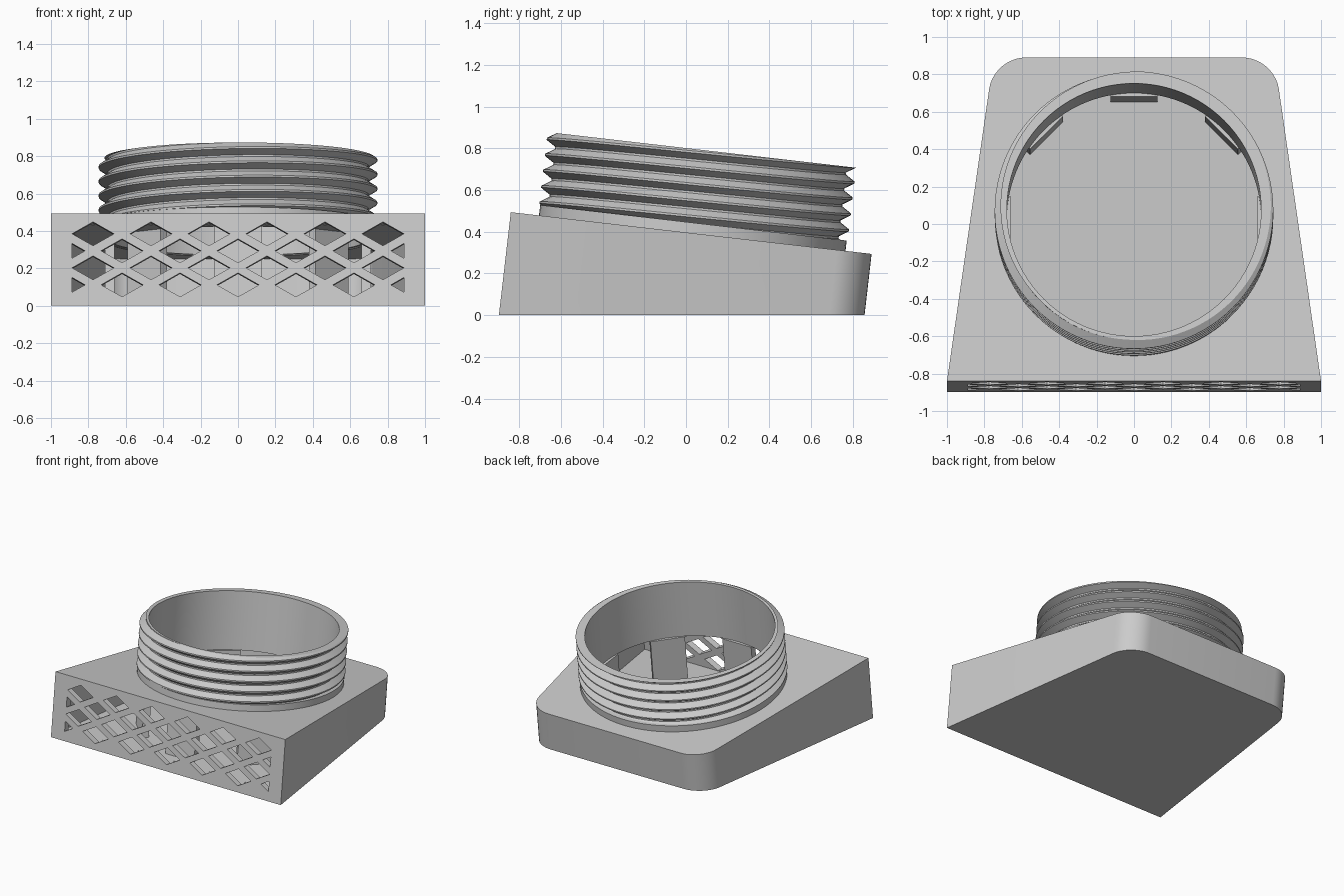
import bpy, bmesh, math
from mathutils import Matrix, Vector

if "Cube" in bpy.data.objects:
    bpy.data.objects.remove(bpy.data.objects["Cube"])

TILT = math.radians(6.6)
# Tilted frame: origin at the centre of the collar base, z along the collar axis
FRAME = Matrix.Translation((0, 0.03, 0.393)) @ Matrix.Rotation(-TILT, 4, 'X')

grey = bpy.data.materials.new("plain_grey")
grey.diffuse_color = (0.6, 0.6, 0.6, 1)
grey.use_nodes = True
grey.node_tree.nodes["Principled BSDF"].inputs["Base Color"].default_value = grey.diffuse_color


def add_object(name, bm):
    bmesh.ops.recalc_face_normals(bm, faces=bm.faces)
    mesh = bpy.data.meshes.new(name)
    bm.to_mesh(mesh)
    bm.free()
    mesh.materials.append(grey)
    obj = bpy.data.objects.new(name, mesh)
    bpy.context.collection.objects.link(obj)
    return obj


def prism(bm, points, offset):
    """Extrude a closed loop of points by an offset vector."""
    face = bm.faces.new([bm.verts.new(p) for p in points])
    out = bmesh.ops.extrude_face_region(bm, geom=[face])
    verts = [v for v in out['geom'] if isinstance(v, bmesh.types.BMVert)]
    bmesh.ops.translate(bm, vec=offset, verts=verts)


def wedge(name, inset, top, floor, radius):
    """Tapered tilted block with rounded back corners, cut level at the floor."""
    bm = bmesh.new()
    yf, yb = -0.876 + inset, 0.866 - inset
    xf, xb = 1.0 - inset, 0.75 - inset
    prism(bm, [(-xf, yf, -0.8), (xf, yf, -0.8), (xb, yb, -0.8), (-xb, yb, -0.8)],
          (0, 0, 0.8 + top))
    corners = [e for e in bm.edges if all(v.co.y > 0 for v in e.verts)
               and abs(e.verts[0].co.z - e.verts[1].co.z) > 0.1]
    bmesh.ops.bevel(bm, geom=corners, offset=radius, segments=10,
                    affect='EDGES', profile=0.5)
    bm.transform(FRAME)
    cut = bmesh.ops.bisect_plane(bm, geom=bm.verts[:] + bm.edges[:] + bm.faces[:],
                                 plane_co=(0, 0, floor), plane_no=(0, 0, -1),
                                 clear_outer=True)
    edges = [e for e in cut['geom_cut'] if isinstance(e, bmesh.types.BMEdge)]
    bmesh.ops.contextual_create(bm, geom=edges)
    return add_object(name, bm)


def subtract(target, cutter):
    mod = target.modifiers.new("cut", 'BOOLEAN')
    mod.operation = 'DIFFERENCE'
    mod.solver = 'EXACT'
    mod.object = cutter
    bpy.context.view_layer.objects.active = target
    bpy.ops.object.modifier_apply(modifier=mod.name)
    bpy.data.objects.remove(cutter)


# Hollow base
base = wedge("base_housing", 0, 0, 0, 0.17)
subtract(base, wedge("cavity_cutter", 0.05, -0.05, 0.04, 0.13))

# Round opening in the top plate
bm = bmesh.new()
bmesh.ops.create_cone(bm, cap_ends=True, segments=96, radius1=0.70, radius2=0.70, depth=0.16)
bm.transform(FRAME)
subtract(base, add_object("opening_cutter", bm))

# Diamond lattice through the front wall
bm = bmesh.new()
HW, HH, LIMIT = 0.112, 0.064, 0.887
for row in range(4):
    lz = (0.385 - 0.091 * row - 0.494) / math.cos(TILT)
    if row % 2:
        centres = [0.31 * k for k in range(-3, 4)]
    else:
        centres = [0.31 * k + 0.155 for k in range(-3, 3)]
    for cx in centres:
        if abs(cx) > LIMIT:     # clipped half diamonds at the ends
            s = math.copysign(1, cx)
            h = HH * (LIMIT - abs(cx) + HW) / HW
            shape = [(s * (abs(cx) - HW), lz), (s * LIMIT, lz + h), (s * LIMIT, lz - h)]
        else:
            shape = [(cx - HW, lz), (cx, lz + HH), (cx + HW, lz), (cx, lz - HH)]
        prism(bm, [(x, -0.93, z) for x, z in shape], (0, 0.15, 0))
bm.transform(FRAME)
subtract(base, add_object("lattice_cutter", bm))

# Threaded collar
PITCH, HEIGHT, LOW, CREST, ROOT, INNER = 0.077, 0.402, 0.05, 0.745, 0.70, 0.68
STEPS = 96
PROFILE = [(0.0, CREST), (0.08, CREST), (0.45, ROOT), (0.58, ROOT), (0.95, CREST), (1.0, CREST)]


def thread_radius(t):
    t %= 1.0
    for (a, ra), (b, rb) in zip(PROFILE, PROFILE[1:]):
        if t <= b:
            return ra + (rb - ra) * (t - a) / (b - a)
    return CREST


bm = bmesh.new()
columns = []
for i in range(STEPS + 1):
    ang = 2 * math.pi * i / STEPS
    start = 0.06 + PITCH * (i / STEPS + 0.25)
    section = [(INNER, -0.045), (0.74, -0.045), (0.74, LOW)]
    for turn in range(-3, 7):
        for t, _ in PROFILE[:-1]:
            h = min(max(start + PITCH * (turn + t), LOW), HEIGHT)
            section.append((thread_radius((h - start) / PITCH), h))
    section.append((INNER, HEIGHT))
    columns.append([bm.verts.new((r * math.cos(ang), r * math.sin(ang), h))
                    for r, h in section])
for a, b in zip(columns, columns[1:]):
    n = len(a)
    for j in range(n):
        k = (j + 1) % n
        bm.faces.new((a[j], b[j], b[k], a[k]))
bmesh.ops.remove_doubles(bm, verts=bm.verts, dist=0.0002)
bmesh.ops.dissolve_degenerate(bm, edges=bm.edges, dist=0.0001)
bm.transform(FRAME)
collar = add_object("threaded_collar", bm)

# Support posts under the collar, standing on the floor
bm = bmesh.new()
for k in range(8):
    turn = Matrix.Rotation(k * math.pi / 4, 4, 'Z')
    pts = [turn @ Vector(p) for p in
           [(0.66, -0.125, -0.6), (0.71, -0.125, -0.6), (0.71, 0.125, -0.6), (0.66, 0.125, -0.6)]]
    prism(bm, pts, (0, 0, 0.555))
bm.transform(FRAME)
bmesh.ops.bisect_plane(bm, geom=bm.verts[:] + bm.edges[:] + bm.faces[:],
                       plane_co=(0, 0, 0.03), plane_no=(0, 0, -1), clear_outer=True)
bmesh.ops.holes_fill(bm, edges=bm.edges)
add_object("support_posts", bm)

# Smooth the curved parts, keep the edges sharp
for obj in (base, collar):
    bpy.ops.object.select_all(action='DESELECT')
    obj.select_set(True)
    bpy.context.view_layer.objects.active = obj
    bpy.ops.object.shade_smooth_by_angle(angle=math.radians(25))
